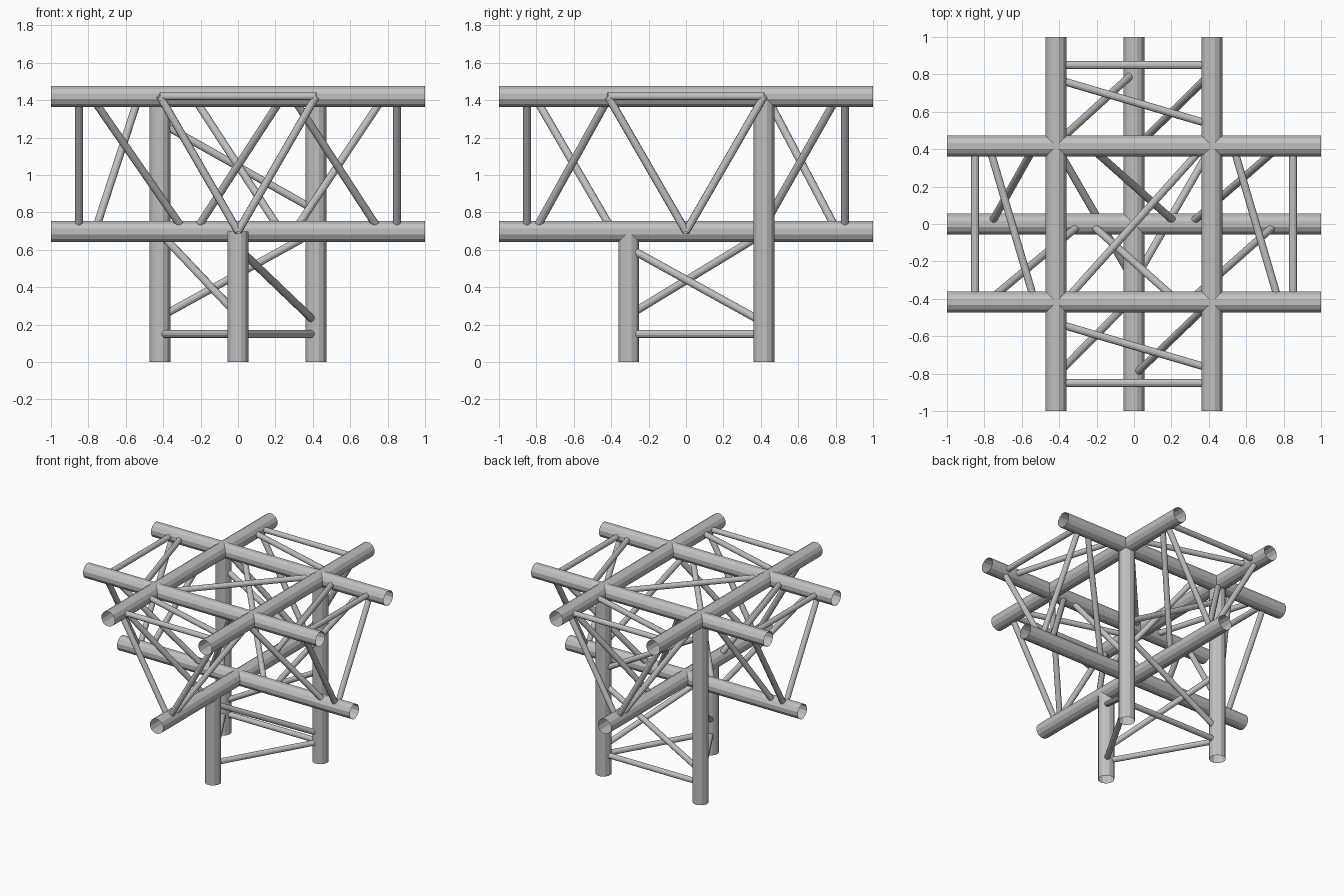
import bpy
import math
from mathutils import Vector, Matrix

if "Cube" in bpy.data.objects:
    bpy.data.objects.remove(bpy.data.objects["Cube"], do_unlink=True)

# Main dimensions: an equilateral three-chord truss
H = 0.417                 # half the spacing between paired chords
TOP, LOW = 1.42, 0.698    # heights of upper and lower chords
FRONT = -0.306            # y of the single front leg
R_CHORD, R_BRACE = 0.058, 0.021
SIDES = 12

metal = bpy.data.materials.new("brushed_grey_metal")
metal.use_nodes = True
GREY = (0.53, 0.53, 0.53, 1)
metal.diffuse_color = GREY
bsdf = metal.node_tree.nodes["Principled BSDF"]
bsdf.inputs["Base Color"].default_value = GREY
bsdf.inputs["Roughness"].default_value = 0.6


def tube(name, start, end, radius):
    """Open-ended faceted tube between two points."""
    a, b = Vector(start), Vector(end)
    axis = b - a
    turn = axis.to_track_quat("Z", "Y").to_matrix().to_4x4()
    roll = Matrix.Rotation(math.pi / SIDES, 4, "Z")
    bpy.ops.mesh.primitive_cylinder_add(vertices=SIDES, radius=radius,
                                        depth=axis.length, end_fill_type="NOTHING")
    obj = bpy.context.object
    obj.name = name
    obj.data.transform(turn @ roll)
    obj.location = (a + b) / 2
    obj.data.materials.append(metal)


def chord(name, start, end):
    tube(name, start, end, R_CHORD)


def brace(name, start, end):
    tube(name, start, end, R_BRACE)


# Horizontal chords of the two crossing trusses
for label, s in (("negative", -1), ("positive", 1)):
    chord("upper_cross_chord_" + label, (-1, s * H, TOP), (1, s * H, TOP))
    chord("upper_long_chord_" + label, (s * H, -1, TOP), (s * H, 1, TOP))
chord("lower_cross_chord", (-1, 0, LOW), (1, 0, LOW))
chord("lower_long_chord", (0, -1, LOW), (0, 1, LOW))

# Legs
chord("back_right_leg", (-H, H, 0), (-H, H, TOP))
chord("back_left_leg", (H, H, 0), (H, H, TOP))
chord("front_leg", (0, FRONT, 0), (0, FRONT, LOW))

# Triangular end frames on all four arms
for s in (-1, 1):
    e = s * 0.85
    brace("cross_arm_end_bar", (e, -H, TOP), (e, H, TOP))
    brace("long_arm_end_bar", (-H, e, TOP), (H, e, TOP))
    for t in (-1, 1):
        brace("cross_arm_end_strut", (e, 0, LOW), (e, t * H, TOP))
        brace("long_arm_end_strut", (0, e, LOW), (t * H, e, TOP))

# Top diagonals of the arms and the centre bay
for s in (-1, 1):
    outer, inner = 0.775, 0.53
    back, front = (outer, inner) if s < 0 else (inner, outer)
    brace("cross_arm_top_diagonal", (s * back, H, TOP), (s * front, -H, TOP))
    near, far = (inner, outer) if s < 0 else (outer, inner)
    brace("long_arm_top_diagonal", (-H, s * near, TOP), (H, s * far, TOP))
brace("centre_top_diagonal", (-0.375, -H, TOP), (0.375, H, TOP))

# Side diagonals of the cross truss: side, upper x, lower x
for side, upper, lower in ((-1, -0.785, -0.285), (-1, 0.24, -0.23), (-1, 0.29, 0.76),
                           (1, -0.53, -0.765), (1, -0.24, 0.23), (1, 0.78, 0.30)):
    brace("cross_truss_diagonal", (upper, side * H, TOP), (lower, 0, LOW))

# Side diagonals of the long truss: side, upper y, lower y
for side, upper, lower in ((-1, -0.81, -0.39), (1, -0.41, -0.81),
                           (-1, 0.43, 0.81), (1, 0.81, 0.40)):
    brace("long_truss_diagonal", (side * H, upper, TOP), (0, lower, LOW))

# Leg bracing: a bar and a diagonal on each face of the upright truss
corners = {"right": (-H, H), "left": (H, H), "front": (0, FRONT)}
for a, b, za, zb in (("right", "left", 0.24, 0.70),
                     ("front", "left", 0.61, 0.21),
                     ("front", "right", 0.25, 0.69)):
    brace(f"{a}_{b}_leg_bar", (*corners[a], 0.15), (*corners[b], 0.15))
    brace(f"{a}_{b}_leg_diagonal", (*corners[a], za), (*corners[b], zb))
brace("back_upper_leg_diagonal", (-H, H, 1.28), (H, H, 0.81))
